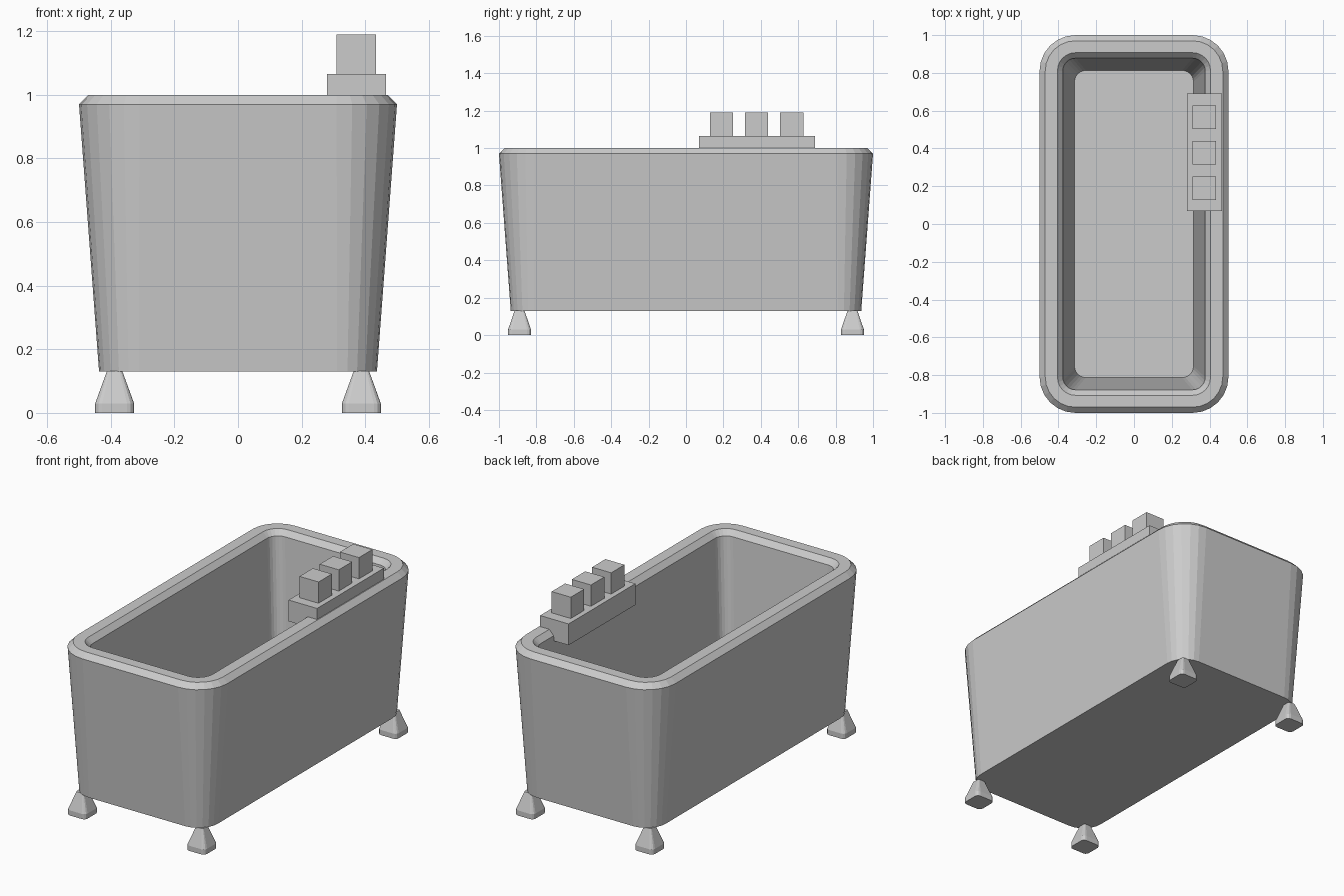
import bpy, bmesh, math

if "Cube" in bpy.data.objects:
    bpy.data.objects.remove(bpy.data.objects["Cube"])


def rounded_ring(bm, hx, hy, r, z, seg, cx=0.0, cy=0.0):
    """Rounded rectangle loop of vertices."""
    verts = []
    corners = [(1, 1), (-1, 1), (-1, -1), (1, -1)]
    for i, (sx, sy) in enumerate(corners):
        for k in range(seg + 1):
            a = math.pi / 2 * (i + k / seg)
            verts.append(bm.verts.new((cx + sx * (hx - r) + r * math.cos(a),
                                       cy + sy * (hy - r) + r * math.sin(a), z)))
    return verts


def loft(name, rings, seg, cx=0.0, cy=0.0):
    """Bridge rounded rectangles (hx, hy, radius, z) and cap both ends."""
    bm = bmesh.new()
    loops = [rounded_ring(bm, *ring, seg, cx, cy) for ring in rings]
    n = len(loops[0])
    for a, b in zip(loops, loops[1:]):
        for i in range(n):
            j = (i + 1) % n
            bm.faces.new((a[i], a[j], b[j], b[i]))
    bm.faces.new(loops[0][::-1])
    bm.faces.new(loops[-1])
    bmesh.ops.recalc_face_normals(bm, faces=bm.faces)
    mesh = bpy.data.meshes.new(name)
    bm.to_mesh(mesh)
    bm.free()
    obj = bpy.data.objects.new(name, mesh)
    bpy.context.collection.objects.link(obj)
    return obj


def box(name, center, size):
    bpy.ops.mesh.primitive_cube_add(size=1, location=center)
    obj = bpy.context.object
    obj.name = name
    obj.scale = size
    return obj


# Tub: outer wall, bevelled rim, inner wall and floor
loft("tub", [
    (0.437, 0.937, 0.125, 0.13),
    (0.50, 1.00, 0.19, 0.97),
    (0.47, 0.97, 0.16, 1.00),
    (0.405, 0.907, 0.095, 1.00),
    (0.377, 0.878, 0.068, 0.97),
    (0.315, 0.813, 0.06, 0.20),
], 6)

# Four tapered feet
for sx, side in ((-1, "left"), (1, "right")):
    for sy, end in ((-1, "front"), (1, "back")):
        loft(f"{end}_{side}_foot", [
            (0.061, 0.061, 0.022, 0.0),
            (0.061, 0.061, 0.022, 0.03),
            (0.024, 0.026, 0.009, 0.132),
        ], 3, sx * 0.388, sy * 0.89)

# Tray resting across the rim, with three blocks on top
box("rim_tray", (0.3725, 0.38, 1.0025), (0.185, 0.62, 0.125))
for i in range(3):
    box(f"tray_block_{i + 1}", (0.372, 0.19 + 0.1875 * i, 1.1275), (0.124, 0.124, 0.125))
